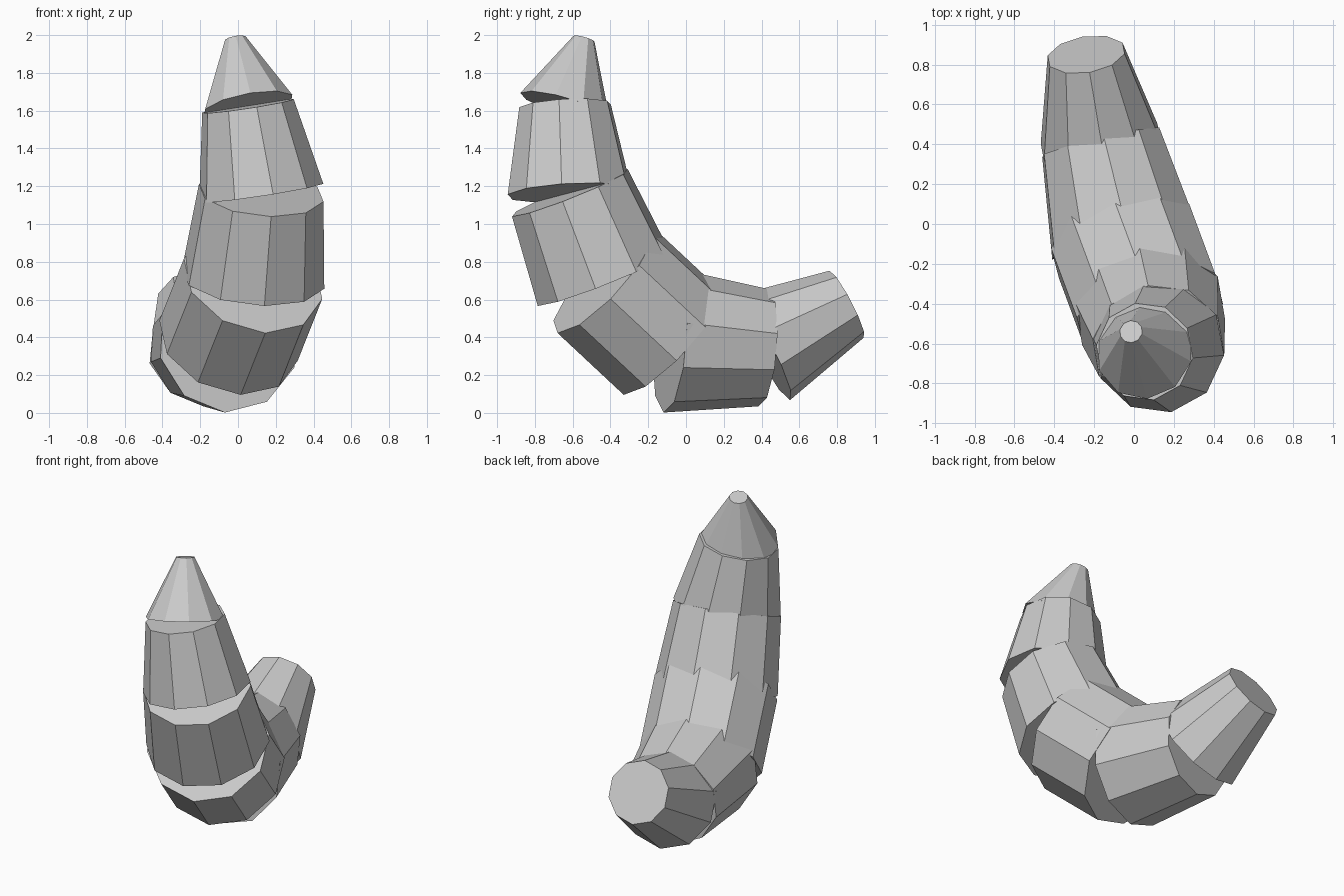
import bpy, bmesh, math
from mathutils import Vector

if "Cube" in bpy.data.objects:
    bpy.data.objects.remove(bpy.data.objects["Cube"])

SIDES = 10

# Spine of the curved horn: centre and radius at every joint, tip to cut end
JOINTS = [
    ((-0.015, -0.54, 1.98), 0.058),
    ((0.053, -0.64, 1.625), 0.247),
    ((0.123, -0.615, 1.165), 0.335),
    ((0.08, -0.435, 0.71), 0.383),
    ((-0.05, -0.085, 0.383), 0.383),
    ((-0.167, 0.41, 0.345), 0.312),
    ((-0.24, 0.85, 0.575), 0.2),
]
# Twist of each segment about its own axis, in degrees
TWISTS = [3, 11, 9, 10, -3, -5]


def segment(name, start, end, twist):
    """Capped, tapered ten-sided segment between two joints."""
    a, b = Vector(start[0]), Vector(end[0])
    axis = (b - a).normalized()
    side = Vector((1, 0, 0))
    side = (side - side.dot(axis) * axis).normalized()
    outer = axis.cross(side)
    if outer.y + outer.z > 0:      # point to the outside of the bend
        outer.negate()
    bm = bmesh.new()
    rings = []
    for centre, radius in ((a, start[1]), (b, end[1])):
        ring = []
        for i in range(SIDES):
            t = math.radians(twist) + i * math.tau / SIDES
            ring.append(bm.verts.new(
                centre + radius * (math.cos(t) * outer + math.sin(t) * side)))
        rings.append(ring)
    for i in range(SIDES):
        j = (i + 1) % SIDES
        bm.faces.new((rings[0][i], rings[0][j], rings[1][j], rings[1][i]))
    bm.faces.new(rings[0])
    bm.faces.new(rings[1])
    bmesh.ops.recalc_face_normals(bm, faces=bm.faces[:])
    mesh = bpy.data.meshes.new(name)
    bm.to_mesh(mesh)
    bm.free()
    obj = bpy.data.objects.new(name, mesh)
    bpy.context.collection.objects.link(obj)


# Tip cone first, then the body segments along the curve
for k, twist in enumerate(TWISTS):
    segment("tip" if k == 0 else f"body_segment_{k}",
            JOINTS[k], JOINTS[k + 1], twist)
